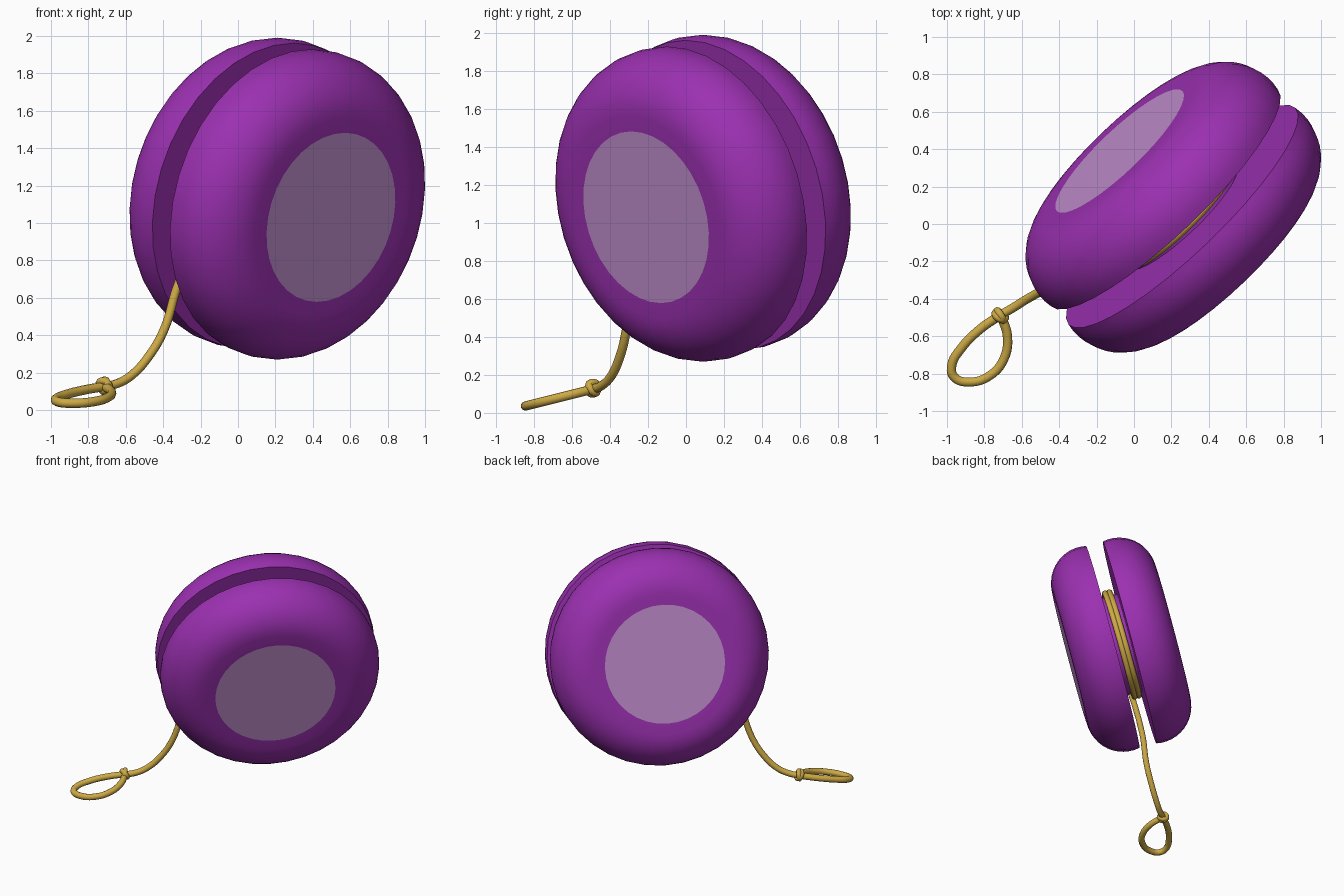
import bpy, bmesh, math
from mathutils import Vector, Matrix

if "Cube" in bpy.data.objects:
    bpy.data.objects.remove(bpy.data.objects["Cube"], do_unlink=True)

SIDES = 36
CENTRE = Vector((0.21, 0.09, 1.13))

# Tilted frame: z along the axle, x level, y up the disc
axle = Vector((0.672, -0.703, -0.234)).normalized()
level = Vector((0, 0, 1)).cross(axle).normalized()
rise = axle.cross(level)
FRAME = Matrix.Translation(CENTRE) @ Matrix((level, rise, axle)).transposed().to_4x4()


def material(name, rgb):
    m = bpy.data.materials.new(name)
    m.use_nodes = True
    m.diffuse_color = (*rgb, 1)
    shader = m.node_tree.nodes["Principled BSDF"]
    shader.inputs["Base Color"].default_value = (*rgb, 1)
    shader.inputs["Roughness"].default_value = 0.6
    return m


purple = material("purple", (0.33, 0.03, 0.44))
lavender = material("lavender", (0.53, 0.27, 0.61))
gold = material("gold", (0.61, 0.40, 0.06))


def lathe(name, profile, mats):
    """Turn (radius, height) points about the axle; both ends are closed."""
    bm = bmesh.new()
    rings = []
    for r, h in profile:
        angles = [math.tau * i / SIDES for i in range(SIDES)]
        rings.append([bm.verts.new((r * math.cos(t), r * math.sin(t), h)) for t in angles])
    for a, b in zip(rings, rings[1:]):
        for i in range(SIDES):
            j = (i + 1) % SIDES
            bm.faces.new((a[i], a[j], b[j], b[i]))
    start = bm.faces.new(rings[0])
    bm.faces.new(rings[-1])
    start.material_index = len(mats) - 1
    bmesh.ops.recalc_face_normals(bm, faces=bm.faces)
    mesh = bpy.data.meshes.new(name)
    bm.to_mesh(mesh)
    bm.free()
    for m in mats:
        mesh.materials.append(m)
    obj = bpy.data.objects.new(name, mesh)
    obj.matrix_world = FRAME
    bpy.context.collection.objects.link(obj)
    bpy.ops.object.select_all(action="DESELECT")
    obj.select_set(True)
    bpy.context.view_layer.objects.active = obj
    bpy.ops.object.shade_smooth_by_angle(angle=math.radians(40))
    return obj


# Two rounded halves with a flat round face on the outside
ROUND, ARC_R, ARC_H, GAP = 0.296, 0.549, 0.131, 0.07
end = -math.asin((ARC_H - GAP) / ROUND)
STEPS = 12
for side, name in ((1, "front_half"), (-1, "back_half")):
    profile = [(0.465, ARC_H + ROUND)]
    for i in range(STEPS + 1):
        t = math.pi / 2 + (end - math.pi / 2) * i / STEPS
        profile.append((ARC_R + ROUND * math.cos(t), ARC_H + ROUND * math.sin(t)))
    profile.append((0.3, GAP))
    lathe(name, [(r, side * h) for r, h in profile], [purple, lavender])

# Hub joining the halves
lathe("hub", [(0.405, -0.09), (0.405, 0.09)], [purple])


def cord(name, points, radius, closed=False):
    curve = bpy.data.curves.new(name, "CURVE")
    curve.dimensions = "3D"
    curve.bevel_depth = radius
    curve.bevel_resolution = 3
    curve.resolution_u = 6
    curve.use_fill_caps = True
    spline = curve.splines.new("BEZIER")
    spline.bezier_points.add(len(points) - 1)
    spline.use_cyclic_u = closed
    for bp, p in zip(spline.bezier_points, points):
        bp.co = p
        bp.handle_left_type = bp.handle_right_type = "AUTO"
    curve.materials.append(gold)
    obj = bpy.data.objects.new(name, curve)
    bpy.context.collection.objects.link(obj)
    return obj


# String: wound twice round the hub, then hanging down to the knot
path = []
TURNS, PER_TURN, LEAVE = 2, 12, math.radians(158)
count = TURNS * PER_TURN
for i in range(count + 1):
    t = LEAVE - math.tau * (count - i) / PER_TURN
    path.append(FRAME @ Vector((0.43 * math.cos(t), 0.43 * math.sin(t), -0.04 + 0.07 * i / count)))
path += [Vector(p) for p in (
    (-0.32, -0.28, 0.67), (-0.395, -0.315, 0.43), (-0.475, -0.35, 0.29),
    (-0.57, -0.40, 0.185), (-0.65, -0.45, 0.14), (-0.72, -0.49, 0.125))]
cord("string", path, 0.024)

# Finger loop lying on a gentle slope
outline = [(-0.71, -0.49), (-0.677, -0.60), (-0.695, -0.72), (-0.77, -0.81), (-0.88, -0.845),
           (-0.96, -0.82), (-0.975, -0.76), (-0.92, -0.66), (-0.82, -0.56), (-0.72, -0.49)]
cord("finger_loop", [(x, y, 0.115 + 0.25 * (y + 0.53)) for x, y in outline], 0.025)

# Knot: two crossed wraps of string
for name, direction in (("knot_wrap_a", (-0.8, -0.5, 0.1)), ("knot_wrap_b", (-0.4, -0.7, -0.5))):
    turn = Vector(direction).to_track_quat("Z", "Y")
    ring = [Vector((-0.715, -0.49, 0.13)) + turn @ Vector((0.03 * math.cos(t), 0.03 * math.sin(t), 0))
            for t in (math.tau * i / 8 for i in range(8))]
    cord(name, ring, 0.02, closed=True)
